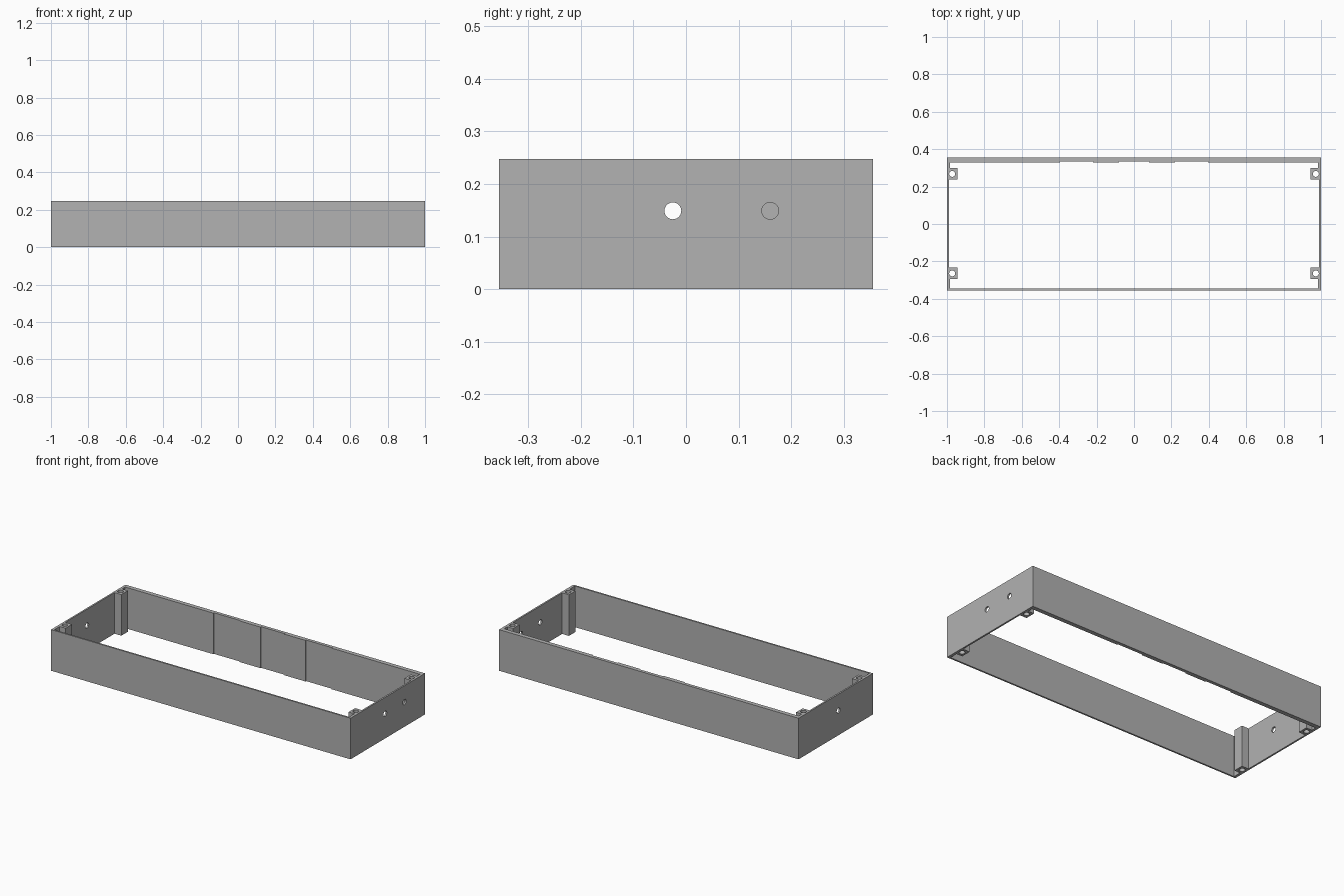
import bpy, bmesh, math

if "Cube" in bpy.data.objects:
    bpy.data.objects.remove(bpy.data.objects["Cube"])

H = 0.248          # frame height
X, Y = 1.0, 0.355  # outer half sizes

grey = bpy.data.materials.new("mid_grey")
grey.diffuse_color = (0.445, 0.445, 0.445, 1)
grey.use_nodes = True
grey.node_tree.nodes["Principled BSDF"].inputs["Base Color"].default_value = grey.diffuse_color


def circle(cx, cy, r, n=32):
    return [(cx + r * math.cos(2 * math.pi * i / n),
             cy + r * math.sin(2 * math.pi * i / n)) for i in range(n)]


# Inner outline, right half, from front to back: corner strips, posts, thin side wall
corner, thin, post = 0.984, 0.99, 0.945
right = [(corner, -0.345), (corner, -0.295), (post, -0.295), (post, -0.233),
         (thin, -0.233), (thin, 0.237), (post, 0.237), (post, 0.299),
         (corner, 0.299), (corner, 0.329)]
# Thick back wall with three shallow full-height recesses
wall, recess = 0.329, 0.335
right += [(0.395, wall), (0.395, recess), (0.22, recess), (0.22, wall),
          (0.08, wall), (0.08, recess)]
inner = right + [(-x, y) for x, y in reversed(right)]
outer = [(-X, -Y), (X, -Y), (X, Y), (-X, Y)]
screws = [circle(sx * 0.972, y, 0.016) for sx in (-1, 1) for y in (-0.264, 0.268)]

# Frame with posts and screw holes as one extruded profile
curve = bpy.data.curves.new("frame_profile", "CURVE")
curve.dimensions = "2D"
curve.fill_mode = "BOTH"
curve.extrude = H / 2
for loop in [outer, inner] + screws:
    s = curve.splines.new("POLY")
    s.points.add(len(loop) - 1)
    for p, (x, y) in zip(s.points, loop):
        p.co = (x, y, 0, 1)
    s.use_cyclic_u = True
temp = bpy.data.objects.new("profile_helper", curve)
bpy.context.collection.objects.link(temp)
bpy.context.view_layer.update()
mesh = bpy.data.meshes.new_from_object(
    temp.evaluated_get(bpy.context.evaluated_depsgraph_get()))
bpy.data.objects.remove(temp)

bm = bmesh.new()
bm.from_mesh(mesh)
bmesh.ops.remove_doubles(bm, verts=bm.verts, dist=1e-5)
bmesh.ops.translate(bm, verts=bm.verts, vec=(0, 0, H / 2))
bmesh.ops.recalc_face_normals(bm, faces=bm.faces)
for f in bm.faces:
    f.smooth = False
bm.to_mesh(mesh)
bm.free()
mesh.materials.clear()
mesh.materials.append(grey)
frame = bpy.data.objects.new("enclosure_frame", mesh)
bpy.context.collection.objects.link(frame)

# Cable holes: one in each side wall, plus a second on the right
for name, x, y in (("left_hole", -1, -0.025), ("right_hole", 1, -0.025),
                   ("right_rear_hole", 1, 0.16)):
    bpy.ops.mesh.primitive_cylinder_add(vertices=32, radius=0.016, depth=0.1,
                                        location=(x, y, 0.149),
                                        rotation=(0, math.pi / 2, 0))
    cutter = bpy.context.object
    cutter.name = name + "_cutter"
    cutter.data.materials.append(grey)
    cutter.hide_render = True
    cutter.hide_set(True)
    m = frame.modifiers.new(name, "BOOLEAN")
    m.operation = "DIFFERENCE"
    m.solver = "EXACT"
    m.object = cutter
